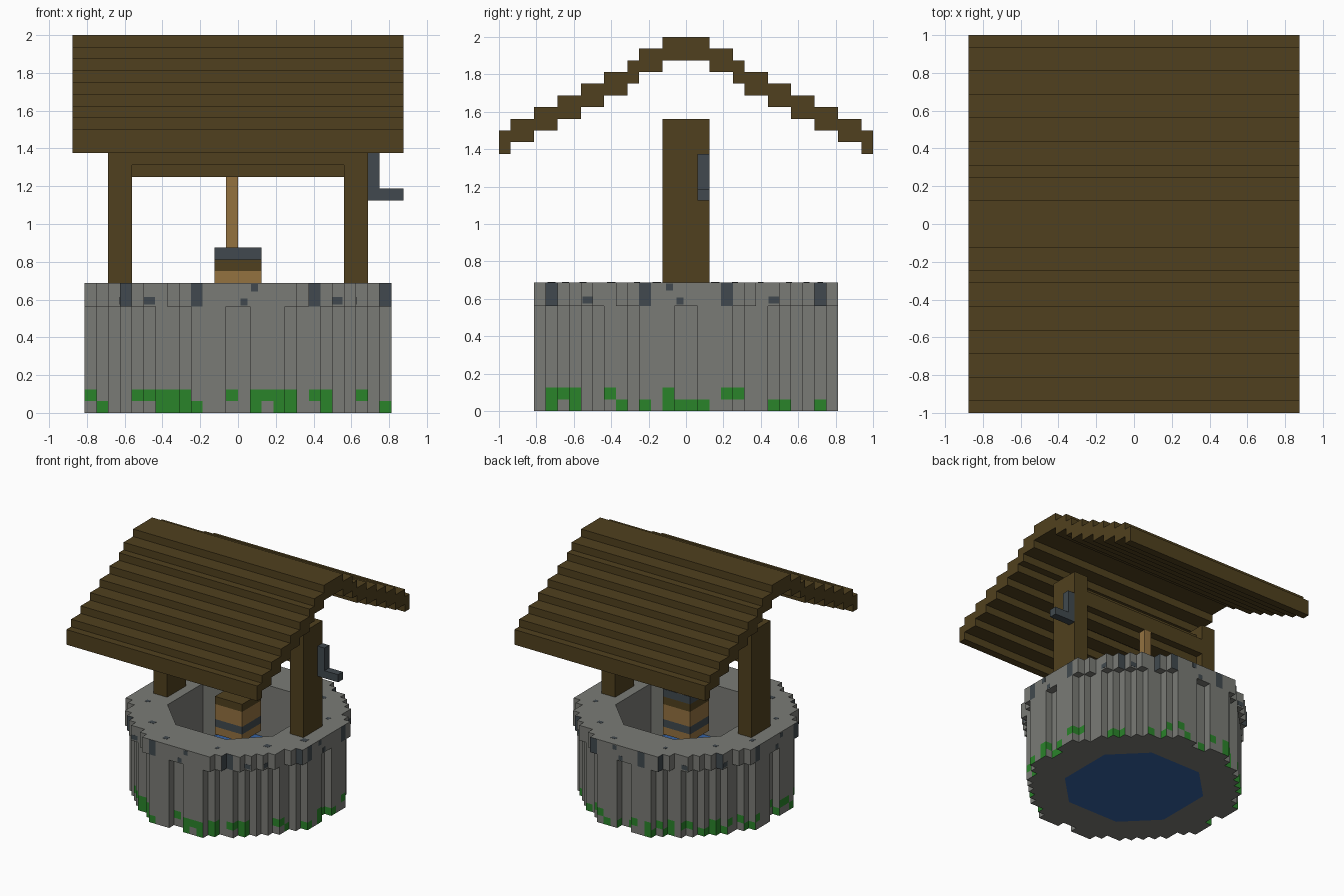
import bpy, bmesh, random
from mathutils import Vector

U = 1 / 16  # block size
random.seed(4)
if "Cube" in bpy.data.objects:
    bpy.data.objects.remove(bpy.data.objects["Cube"])


def material(name, rgb):
    lin = [((c / 255 + 0.055) / 1.055) ** 2.4 for c in rgb] + [1]
    m = bpy.data.materials.new(name)
    m.use_nodes = True
    m.diffuse_color = lin
    m.node_tree.nodes["Principled BSDF"].inputs["Base Color"].default_value = lin
    return m


DARK_WOOD = material("dark wood", (80, 64, 30))
LIGHT_WOOD = material("light wood", (148, 114, 64))
STONE = material("grey stone", (122, 123, 118))
SLATE = material("slate iron", (65, 73, 78))
MOSS = material("green moss", (42, 132, 42))
WATER = material("blue water", (54, 98, 162))


def finish(bm, name, mats):
    bmesh.ops.recalc_face_normals(bm, faces=bm.faces)
    me = bpy.data.meshes.new(name)
    bm.to_mesh(me)
    bm.free()
    for m in mats:
        me.materials.append(m)
    ob = bpy.data.objects.new(name, me)
    bpy.context.collection.objects.link(ob)


def add_box(bm, lo, hi):
    """Box between two corners, in blocks."""
    lo, hi = Vector(lo) * U, Vector(hi) * U
    for v in bmesh.ops.create_cube(bm, size=1)["verts"]:
        v.co = Vector([(lo[i] + hi[i]) / 2 + v.co[i] * (hi[i] - lo[i]) for i in range(3)])


def boxes(name, mat, *pairs):
    bm = bmesh.new()
    for lo, hi in pairs:
        add_box(bm, lo, hi)
    finish(bm, name, [mat])


def prism(name, mat, points, offset):
    """Flat outline swept along an offset, both in blocks."""
    bm = bmesh.new()
    face = bm.faces.new([bm.verts.new(Vector(p) * U) for p in points])
    geom = bmesh.ops.extrude_face_region(bm, geom=[face], use_keep_orig=True)["geom"]
    moved = [g for g in geom if isinstance(g, bmesh.types.BMVert)]
    bmesh.ops.translate(bm, vec=Vector(offset) * U, verts=moved)
    finish(bm, name, [mat])


def four_way(quarter):
    pts = []
    for _ in range(4):
        pts += quarter
        quarter = [(-y, x) for x, y in quarter]
    return pts


def stair_loop(half):
    """Closed stepped outline, split to one block per edge."""
    quarter = half + [(y, x) for x, y in reversed(half[:-1])]
    corners = four_way(quarter[:-1])
    out = []
    for a, b in zip(corners, corners[1:] + corners[:1]):
        n = abs(a[0] - b[0]) + abs(a[1] - b[1])
        out += [(a[0] + (b[0] - a[0]) * i / n, a[1] + (b[1] - a[1]) * i / n) for i in range(n)]
    return out


def cell(c, step):
    """Side faced by an outline edge, and the block column it lies in."""
    if abs(step.x) > abs(step.y):
        return ("front" if step.x > 0 else "back"), int(c.x // 1)
    return ("right" if step.y > 0 else "left"), int(c.y // 1)


HOLE = four_way([(7.75, -3.7), (7.75, 3.7)])


def ring(name, outline, levels, mats, rule):
    """Stepped outside, eight-sided shaft inside; rule picks outside colours."""
    bm = bmesh.new()

    def loop(pts, z):
        return [bm.verts.new((x * U, y * U, z * U)) for x, y in pts]

    def band(low, high, paint):
        for i in range(len(low)):
            f = bm.faces.new((low[i - 1], low[i], high[i], high[i - 1]))
            if paint:
                f.material_index = rule(f.calc_center_median() / U, low[i].co - low[i - 1].co)

    outer = [loop(outline, z) for z in levels]
    inner = [loop(HOLE, z) for z in (levels[0], levels[-1])]
    for a, b in zip(outer, outer[1:]):
        band(a, b, True)
    band(inner[0], inner[1], False)
    for o, i in ((outer[0], inner[0]), (outer[-1], inner[1])):
        edges = [bm.edges.get((l[k - 1], l[k])) for l in (o, i) for k in range(len(l))]
        bmesh.ops.triangle_fill(bm, edges=edges, use_beauty=True)
    finish(bm, name, mats)


# Well wall with moss patches along the foot
MOSS_CELLS = {
    ("front", 1): {-13, -9, -8, -7, -6, -5, -1, 1, 2, 3, 4, 6, 7, 10},
    ("front", 0): {-12, -7, -6, -5, -4, 1, 3, 4, 7, 12},
    ("right", 1): {-12, -11, -10, -7, -2, 3, 4},
    ("right", 0): {-12, -10, -6, -4, -2, -1, 0, 1, 7, 8, 11},
}
for side in ("back", "left"):
    for row in (0, 1):
        MOSS_CELLS[side, row] = set(random.sample(range(-13, 13), 10))


def wall_paint(c, step):
    side, column = cell(c, step)
    return int(c.z < 2 and column in MOSS_CELLS[side, int(c.z)])


ring("well_wall", stair_loop([(12, 0), (12, 1), (13, 1), (13, 4), (12, 4), (12, 5), (11, 5),
                              (11, 7), (10, 7), (10, 8), (9, 8), (9, 9)]),
     (0, 1, 2, 9), [STONE, MOSS], wall_paint)

# Overhanging rim with dark stones
DARK_STONES = {"front": {-10, -4, 6, 12}, "right": {-12, -4, 3, 11},
               "back": {-11, -3, 4, 9}, "left": {-10, -5, 3, 12}}


def rim_paint(c, step):
    side, column = cell(c, step)
    return int(column in DARK_STONES[side])


ring("well_rim", stair_loop([(13, 0), (13, 5), (12, 5), (12, 6), (11, 6), (11, 8), (10, 8),
                             (10, 9), (9, 9)]),
     (9, 11), [STONE, SLATE], rim_paint)

# Small dark chips on the rim
bm = bmesh.new()
THIN = 0.02
for s in (-1, 1):
    for t, depth, z, w in ((1.4, 13, 10.6, 0.3), (0.5, 13, 9.4, 0.3), (8.4, 10, 9.5, 0.45), (-7.5, 11, 9.5, 0.45)):
        d = sorted((s * depth, s * (depth + THIN)))
        add_box(bm, (t - w, d[0], z - 0.3), (t + w, d[1], z + 0.3))
        add_box(bm, (d[0], -t - w, z - 0.3), (d[1], -t + w, z + 0.3))
for x, y in four_way([(10.3, 4.2), (8.8, -6.4), (11.5, -2.5)]):
    w, h = random.uniform(0.2, 0.4), random.uniform(0.2, 0.4)
    add_box(bm, (x - w, y - h, 11), (x + w, y + h, 11 + THIN))
finish(bm, "rim_chips", [SLATE])

# Water in the shaft
prism("water", WATER, [(x, y, 0) for x, y in HOLE], (0, 0, 4))

# Posts, cross beam and crank
for name, s in (("left_post", 1), ("right_post", -1)):
    xs = sorted((9 * s, 11 * s))
    boxes(name, DARK_WOOD, ((xs[0], -2, 11), (xs[1], 2, 25)))
boxes("cross_beam", DARK_WOOD, ((-9, -1, 20), (9, 1, 24)), ((-9, -2, 21), (9, 2, 23)))
boxes("crank", SLATE, ((11, 1, 18), (12, 2, 22)), ((12, 1, 18), (14, 2, 19)))

# Rope and bucket
boxes("rope", LIGHT_WOOD, ((-1, 1, 14), (0, 2, 21)))
boxes("bucket_staves", LIGHT_WOOD, ((-2, -2, 8), (2, 2, 9)), ((-2, -2, 10), (2, 2, 12)))
boxes("bucket_band", SLATE, ((-2, -2, 9), (2, 2, 10)))
boxes("bucket_lip", DARK_WOOD, ((-2, -2, 12), (2, 2, 13)))
boxes("bucket_handle", SLATE, ((-2, 0, 13), (2, 2, 14)))

# Stepped roof: one outline swept along x
top, under = [], []
start = 0
for i, y in enumerate([2, 4, 5, 7, 9, 11, 13, 15, 16]):
    top += [(start, 32 - i), (y, 32 - i)]
    under += [(start, 30 - i), (y, 30 - i)]
    start = y


def mirrored(pts):
    return [(-y, z) for y, z in reversed(pts)]


upper = mirrored(top)[:-1] + top[1:]
lower = mirrored(under)[:-1] + under[1:]
prism("roof", DARK_WOOD, [(-14, y, z) for y, z in upper + lower[::-1]], (28, 0, 0))
